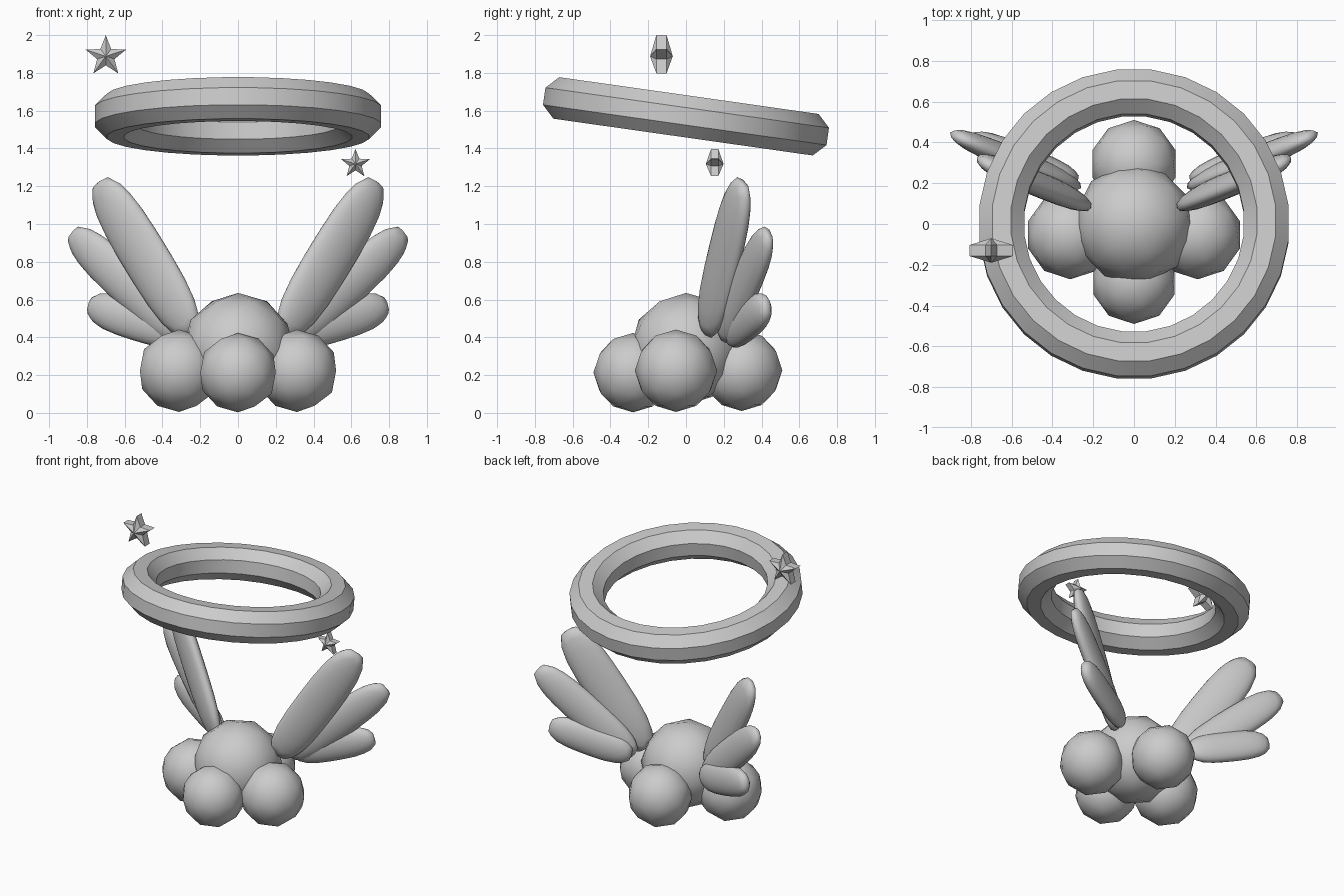
import bpy, bmesh, math
from mathutils import Matrix, Vector

if "Cube" in bpy.data.objects:
    bpy.data.objects.remove(bpy.data.objects["Cube"])

grey = bpy.data.materials.new("soft_grey")
grey.diffuse_color = (0.6, 0.6, 0.6, 1)
grey.use_nodes = True
grey.node_tree.nodes["Principled BSDF"].inputs["Base Color"].default_value = grey.diffuse_color


def finish(name, bm, angle):
    bmesh.ops.recalc_face_normals(bm, faces=bm.faces)
    mesh = bpy.data.meshes.new(name)
    bm.to_mesh(mesh)
    bm.free()
    mesh.materials.append(grey)
    obj = bpy.data.objects.new(name, mesh)
    bpy.context.collection.objects.link(obj)
    bpy.ops.object.select_all(action='DESELECT')
    obj.select_set(True)
    bpy.context.view_layer.objects.active = obj
    bpy.ops.object.shade_smooth_by_angle(angle=math.radians(angle))
    return obj


def puff(name, loc, r, turn=0):
    bm = bmesh.new()
    m = Matrix.Translation(loc) @ Matrix.Rotation(math.radians(turn), 4, 'Z')
    bmesh.ops.create_icosphere(bm, subdivisions=2, radius=r, matrix=m)
    finish(name, bm, 50)


# Body and the four puffs around it
puff("body", (0, 0, 0.338), 0.297, 9)
puff("front_puff", (0, -0.28, 0.213), 0.21)
puff("back_puff", (0, 0.295, 0.225), 0.215)
for side, s in (("left", -1), ("right", 1)):
    puff(side + "_puff", (s * 0.312, -0.053, 0.223), 0.218)


# Wing feathers: blunt flattened balls stretched from base to tip
def feather(name, base, tip, width, thick, turn, s):
    base, tip = Vector(base), Vector(tip)
    axis = tip - base
    half = axis.length / 2 / 0.97
    axis.normalize()
    t = math.radians(turn)
    normal = Vector((math.sin(t), -math.cos(t), 0))
    normal = (normal - axis * normal.dot(axis)).normalized()
    across = normal.cross(axis)
    m = Matrix((axis * half, across * width, normal * thick)).transposed().to_4x4()
    m = Matrix.Diagonal((s, 1, 1, 1)) @ Matrix.Translation((base + tip) / 2) @ m
    bm = bmesh.new()
    bmesh.ops.create_icosphere(bm, subdivisions=3, radius=1)
    for v in bm.verts:
        k = 1 + 0.38 * v.co.x ** 2
        v.co = m @ Vector((max(-0.97, min(0.97, v.co.x)), v.co.y * k, v.co.z * k))
    finish(name, bm, 60)


for side, s in (("left", -1), ("right", 1)):
    feather(side + "_upper_feather", (0.245, 0.105, 0.42), (0.735, 0.30, 1.225), 0.138, 0.058, 33, s)
    feather(side + "_middle_feather", (0.28, 0.19, 0.40), (0.88, 0.435, 0.955), 0.116, 0.055, 31, s)
    feather(side + "_lower_feather", (0.28, 0.22, 0.41), (0.79, 0.43, 0.57), 0.108, 0.058, 31, s)

# Tilted halo with an octagonal section
bm = bmesh.new()
N, M = 28, 8
rings = []
for i in range(N):
    a = (i + 0.5) * math.tau / N
    ring = []
    for j in range(M):
        b = (j + 0.5) * math.tau / M
        r = 0.652 + 0.12 * math.cos(b)
        ring.append(bm.verts.new((r * math.cos(a), r * math.sin(a), 0.12 * math.sin(b))))
    rings.append(ring)
for i in range(N):
    p, q = rings[i], rings[(i + 1) % N]
    for j in range(M):
        k = (j + 1) % M
        bm.faces.new((p[j], q[j], q[k], p[k]))
halo = finish("halo", bm, 30)
halo.location = (0, 0, 1.57)
halo.rotation_euler = (math.radians(-8.07), 0, 0)


# Five-pointed stars with raised centres
def star(name, loc, r, rim, peak):
    bm = bmesh.new()
    sides = []
    for d in (-1, 1):
        loop = []
        for i in range(10):
            a = math.pi / 2 + i * math.pi / 5
            q = r if i % 2 == 0 else r * 0.43
            loop.append(bm.verts.new((q * math.cos(a), d * rim, q * math.sin(a))))
        apex = bm.verts.new((0, d * peak, 0))
        for i in range(10):
            bm.faces.new((loop[i], loop[(i + 1) % 10], apex))
        sides.append(loop)
    f, b = sides
    for i in range(10):
        j = (i + 1) % 10
        bm.faces.new((f[i], f[j], b[j], b[i]))
    finish(name, bm, 5).location = loc


star("large_star", (-0.70, -0.13, 1.888), 0.112, 0.027, 0.06)
star("small_star", (0.622, 0.152, 1.318), 0.08, 0.019, 0.047)
